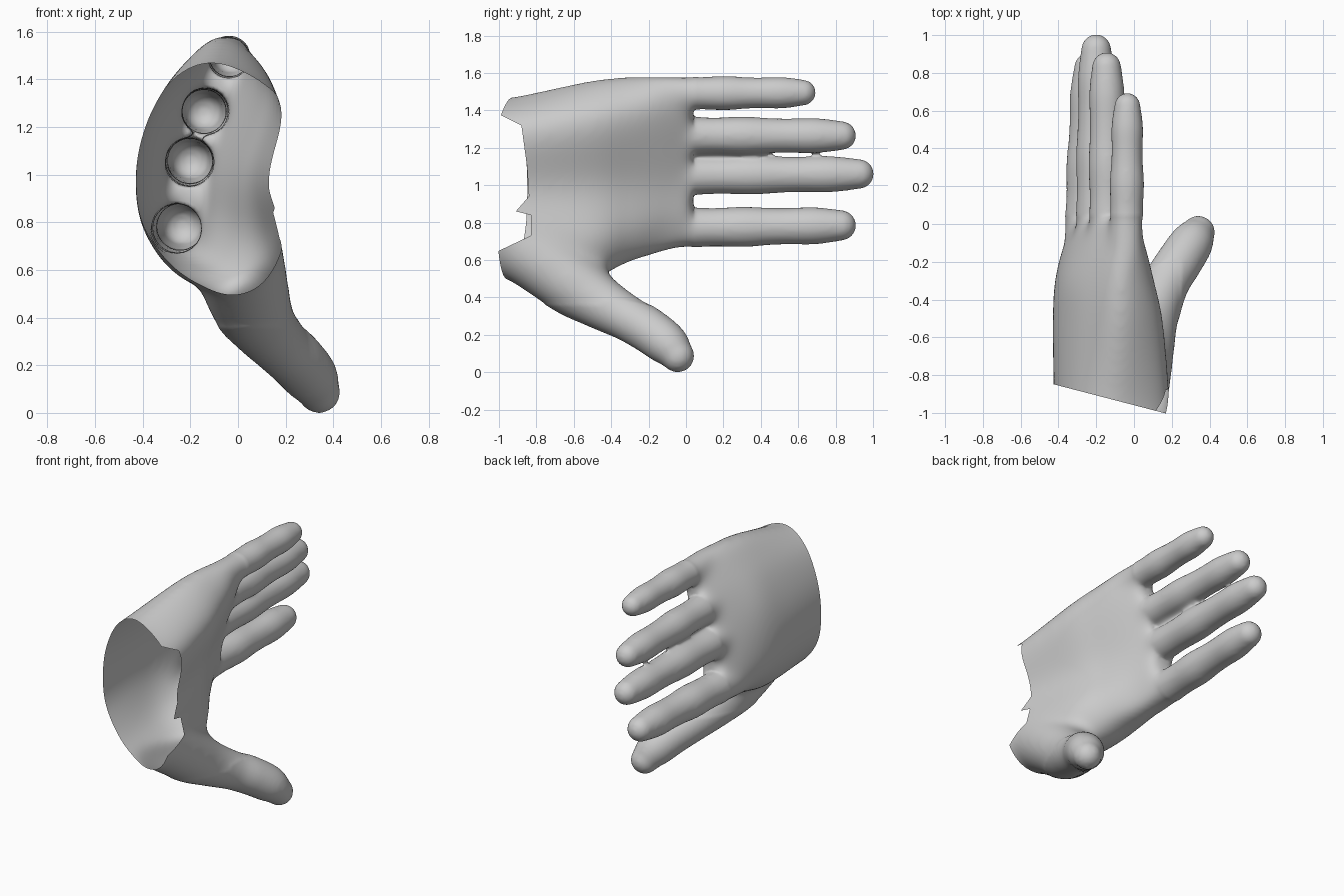
import bpy, bmesh, math
from mathutils import Vector

if "Cube" in bpy.data.objects:
    bpy.data.objects.remove(bpy.data.objects["Cube"])

bm = bmesh.new()


def spline(points, steps, closed=False):
    """Catmull-Rom samples through equal-length tuples."""
    n = len(points)
    get = (lambda i: points[i % n]) if closed else (lambda i: points[max(0, min(n - 1, i))])
    out = []
    for i in range(n if closed else n - 1):
        a, b, c, d = (get(i + k) for k in (-1, 0, 1, 2))
        for s in range(steps):
            t = s / steps
            out.append(tuple(0.5 * (2 * q + (r - p) * t + (2 * p - 5 * q + 4 * r - u) * t * t
                                    + (3 * q - p - 3 * r + u) * t ** 3)
                             for p, q, r, u in zip(a, b, c, d)))
    if not closed:
        out.append(tuple(points[-1]))
    return out


def loft(rings):
    """Closed solid through a row of rings."""
    rows = [[bm.verts.new(p) for p in ring] for ring in rings]
    n = len(rows[0])
    for a, b in zip(rows, rows[1:]):
        for i in range(n):
            bm.faces.new((a[i], a[(i + 1) % n], b[(i + 1) % n], b[i]))
    bm.faces.new(rows[0])
    bm.faces.new(rows[-1][::-1])


def digit(stations):
    """Round tube through (x, y, z, radius) stations with a rounded tip."""
    path = spline(stations, 6)
    rings = []
    for i, (x, y, z, r) in enumerate(path):
        a, b = path[max(0, i - 1)], path[min(len(path) - 1, i + 1)]
        t = (Vector(b[:3]) - Vector(a[:3])).normalized()
        u = t.cross(Vector((0, 0, 1))).normalized()
        v = u.cross(t)
        rings.append([Vector((x, y, z)) + r * (u * math.cos(k * math.pi / 12) + v * math.sin(k * math.pi / 12))
                      for k in range(24)])
    # rounded tip
    x, y, z, r = path[-1]
    c = Vector((x, y, z))
    for k in range(1, 6):
        ang = k * math.pi / 2 / 5.3
        rings.append([c + (p - c) * math.cos(ang) + t * r * math.sin(ang) for p in rings[len(path) - 1]])
    loft(rings)


# palm: (x, z) cross-sections from wrist to knuckles
wrist = [(-.07, 1.465), (-.27, 1.4), (-.39, 1.2), (-.425, .97), (-.385, .76),
         (-.2, .56), (.04, .515), (.185, .7), (.14, .97), (.185, 1.3)]
middle = [(-.06, 1.56), (-.25, 1.44), (-.38, 1.22), (-.43, 1.0), (-.4, .78),
          (-.26, .58), (-.02, .5), (.12, .67), (.07, .98), (.155, 1.36)]
upper = [(-.06, 1.585), (-.23, 1.45), (-.36, 1.24), (-.415, 1.0), (-.4, .78),
         (-.27, .62), (-.09, .6), (.0, .74), (.0, 1.0), (.11, 1.4)]
knuckle = [(-.05, 1.585), (-.2, 1.43), (-.3, 1.23), (-.36, 1.0), (-.37, .78),
           (-.28, .665), (-.16, .655), (-.09, .8), (-.06, 1.02), (.065, 1.44)]
web = [(-.05, 1.55), (-.14, 1.42), (-.21, 1.25), (-.27, 1.03), (-.31, .8),
       (-.26, .7), (-.18, .7), (-.14, .82), (-.11, 1.05), (.0, 1.42)]
sections = []
for y, sec in ((-1.12, wrist), (-.95, wrist), (-.52, middle), (-.3, upper), (-.12, knuckle), (.03, web)):
    sections.append([(x, y, z) for x, z in spline(sec, 5, True)])
columns = [spline([s[i] for s in sections], 6) for i in range(len(sections[0]))]
loft(list(zip(*columns)))

# fingers: base x, z; tip x, z; tip y; radius
profile = [(0, 1.05), (.18, 1.02), (.32, .97), (.48, 1.02), (.62, .94), (.72, .92), (.86, .94), (1, .78)]
for bx, bz, tx, tz, ty, r in ((-.04, 1.49, -.035, 1.495, .69, .09), (-.135, 1.265, -.145, 1.265, .905, .1),
                              (-.205, 1.05, -.2, 1.06, 1.0, .103), (-.265, .77, -.235, .785, .905, .106)):
    end = ty - .78 * r + .005
    digit([(bx + (tx - bx) * t, -.17 + (end + .17) * t, bz + (tz - bz) * t, r * k) for t, k in profile])

# thumb
digit([(-.01, -1.1, .77, .19), (-.01, -.95, .71, .19), (.01, -.8, .62, .19), (.05, -.6, .47, .175),
       (.105, -.45, .37, .145), (.17, -.31, .29, .125), (.24, -.2, .225, .122),
       (.305, -.1, .15, .115), (.34, -.045, .088, .09)])
# fleshy web between thumb and palm
digit([(.0, -.85, .72, .16), (.0, -.68, .64, .15), (.03, -.52, .52, .11), (.04, -.47, .48, .08)])

bmesh.ops.recalc_face_normals(bm, faces=bm.faces)
mesh = bpy.data.meshes.new("hand")
bm.to_mesh(mesh)
bm.free()
hand = bpy.data.objects.new("hand", mesh)
bpy.context.collection.objects.link(hand)
bpy.context.view_layer.objects.active = hand
hand.select_set(True)

# fuse into one skin
rm = hand.modifiers.new("fuse", 'REMESH')
rm.mode = 'VOXEL'
rm.voxel_size = .0135
sm = hand.modifiers.new("soften", 'SMOOTH')
sm.factor, sm.iterations = .5, 10
for m in ("fuse", "soften"):
    bpy.ops.object.modifier_apply(modifier=m)

bm = bmesh.new()
bm.from_mesh(hand.data)

# blend palm, thumb root and knuckles
soft = [v for v in bm.verts if -1.05 < v.co.y < .04 and v.co.z > .36 and v.co.x < .25]
for _ in range(45):
    bmesh.ops.smooth_vert(bm, verts=soft, factor=.5, use_axis_x=True, use_axis_y=True, use_axis_z=True)

# open the wrist: slanted cut, then ragged notch on the palm side
bmesh.ops.bisect_plane(bm, geom=bm.verts[:] + bm.edges[:] + bm.faces[:], plane_co=(-.42, -.85, 1),
                       plane_no=(.26, 1, 0), clear_inner=True)
edge = [(.64, -1.02), (.73, -.83), (.84, -.83), (.86, -.91), (.94, -.84), (1.1, -.85), (1.32, -.88), (1.38, -1.0)]


def ragged(z):
    for (z0, y0), (z1, y1) in zip(edge, edge[1:]):
        if z0 <= z <= z1:
            return y0 + (y1 - y0) * (z - z0) / (z1 - z0)
    return -2


for (z0, y0), (z1, y1) in zip(edge, edge[1:]):
    faces = [f for f in bm.faces if f.calc_center_median().x > 0 and f.calc_center_median().y < -.78
             and z0 - .02 < f.calc_center_median().z < z1 + .02]
    geom = faces + list({e for f in faces for e in f.edges}) + list({v for f in faces for v in f.verts})
    bmesh.ops.bisect_plane(bm, geom=geom, plane_co=(0, y0, z0), plane_no=(0, z1 - z0, y0 - y1))
cut = []
for f in bm.faces:
    c = f.calc_center_median()
    if c.x > 0 and c.y < ragged(c.z):
        cut.append(f)
bmesh.ops.delete(bm, geom=cut, context='FACES')
bm.to_mesh(hand.data)
bm.free()
bpy.ops.object.shade_smooth()
